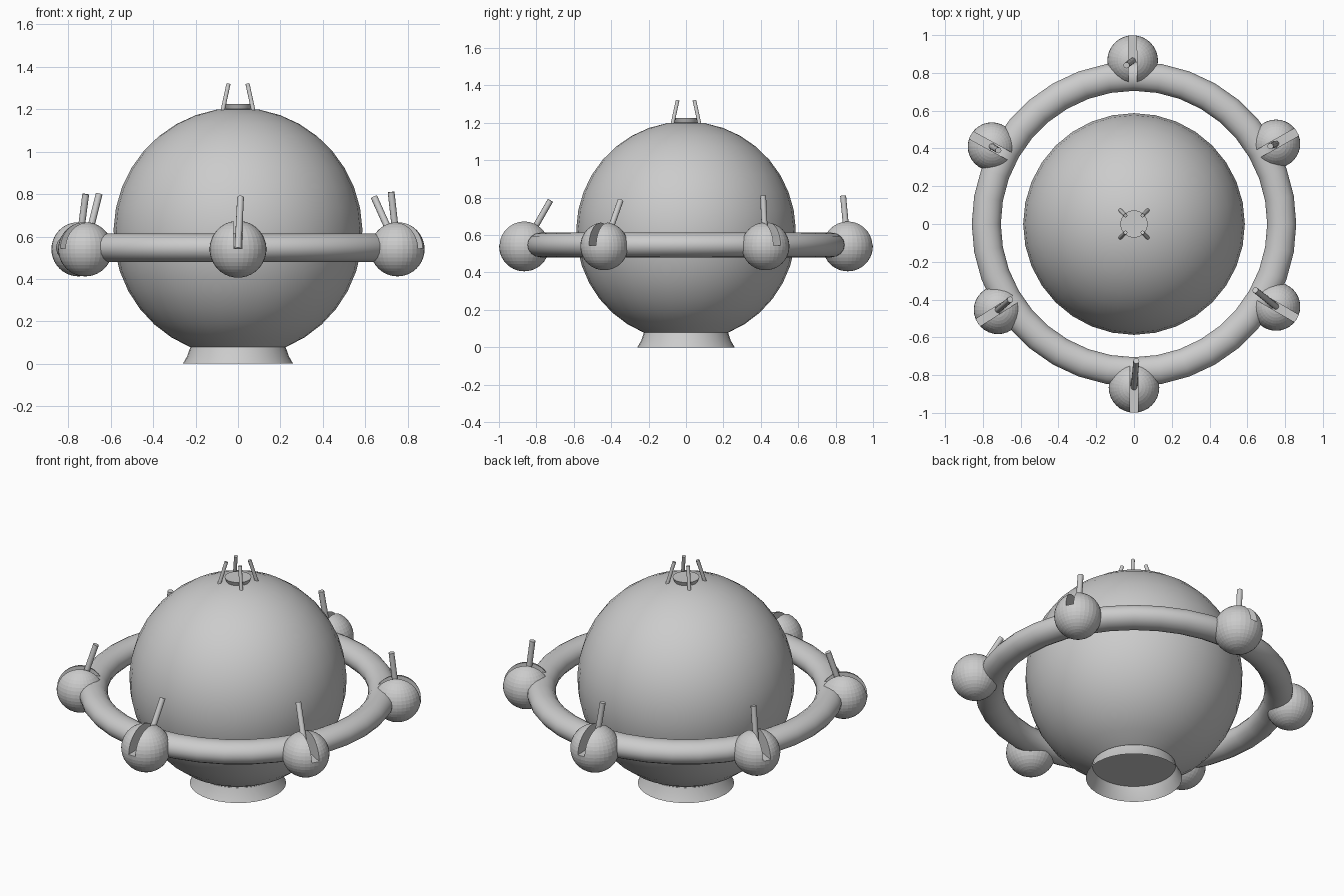
import bpy, bmesh
from math import sin, cos, pi, asin, atan2, radians
from mathutils import Vector

if "Cube" in bpy.data.objects:
    bpy.data.objects.remove(bpy.data.objects["Cube"])


def lathe(name, profile, seg=32):
    bm = bmesh.new()
    vs = [bm.verts.new((r, 0, z)) for r, z in profile]
    es = [bm.edges.new(p) for p in zip(vs, vs[1:])]
    bmesh.ops.spin(bm, geom=vs + es, cent=(0, 0, 0), axis=(0, 0, 1), angle=2 * pi, steps=seg)
    bmesh.ops.remove_doubles(bm, verts=bm.verts, dist=1e-4)
    bmesh.ops.recalc_face_normals(bm, faces=bm.faces)
    me = bpy.data.meshes.new(name)
    bm.to_mesh(me)
    bm.free()
    ob = bpy.data.objects.new(name, me)
    bpy.context.collection.objects.link(ob)
    return ob


def smooth(ob, angle=40):
    bpy.ops.object.select_all(action='DESELECT')
    ob.select_set(True)
    bpy.context.view_layer.objects.active = ob
    bpy.ops.object.shade_smooth_by_angle(angle=radians(angle))


def rod(name, a, b, r):
    a, b = Vector(a), Vector(b)
    bpy.ops.mesh.primitive_cylinder_add(vertices=12, radius=r, depth=(b - a).length, location=(a + b) / 2)
    ob = bpy.context.object
    ob.name = name
    ob.rotation_mode = 'QUATERNION'
    ob.rotation_quaternion = (b - a).to_track_quat('Z', 'Y')
    smooth(ob)


# round body with flared open foot, recessed flat underside
R, CZ = 0.587, 0.62
start = -pi / 2 + asin(0.225 / R)
arc = [start + (pi / 2 - start) * i / 16 for i in range(17)]
body = lathe("body", [(0.26, 0), (0.24, 0.035)] + [(R * cos(a), CZ + R * sin(a)) for a in arc])
smooth(body, 75)
underside = lathe("underside", [(0, 0.076), (0.228, 0.076)])

# small cap and four antennae on top
cap = lathe("top_cap", [(0, 1.19), (0.058, 1.19), (0.072, 1.225), (0, 1.225)])
smooth(cap)
for sx in (-1, 1):
    for sy in (-1, 1):
        rod("antenna", (sx * 0.073, sy * 0.073, 1.19), (sx * 0.045, sy * 0.045, 1.32), 0.01)

# surrounding ring, slightly flattened
bpy.ops.mesh.primitive_torus_add(major_radius=0.782, minor_radius=0.077, major_segments=36,
                                 minor_segments=16, location=(0, 0, 0.547))
ring = bpy.context.object
ring.name = "ring"
ring.scale.z = 0.86
smooth(ring, 60)

# slotted turret balls: centre x, y, then barrel tip
turrets = [
    ((0, -0.865), (0.012, -0.725, 0.785)),
    ((0.752, -0.437), (0.642, -0.35, 0.785)),
    ((0.752, 0.425), (0.722, 0.412, 0.81)),
    ((-0.007, 0.865), (-0.04, 0.84, 0.81)),
    ((-0.752, 0.41), (-0.718, 0.39, 0.80)),
    ((-0.72, -0.455), (-0.655, -0.4, 0.80)),
]
for (x, y), tip in turrets:
    r = 0.134 if abs(x) < 0.1 else 0.128
    bpy.ops.mesh.primitive_uv_sphere_add(segments=32, ring_count=20, radius=r, location=(x, y, 0.54))
    ball = bpy.context.object
    ball.name = "turret_ball"
    # radial slot through the upper half
    bpy.ops.mesh.primitive_cube_add(size=1, location=(x, y, 0.643), rotation=(0, 0, atan2(y, x)))
    cutter = bpy.context.object
    cutter.name = "slot_cutter"
    cutter.scale = (0.4, 0.044, 0.2)
    mod = ball.modifiers.new("slot", 'BOOLEAN')
    mod.object = cutter
    mod.operation = 'DIFFERENCE'
    mod.solver = 'EXACT'
    bpy.context.view_layer.objects.active = ball
    bpy.ops.object.modifier_apply(modifier="slot")
    bpy.data.objects.remove(cutter)
    rod("turret_barrel", (x, y, 0.54), tip, 0.016)
